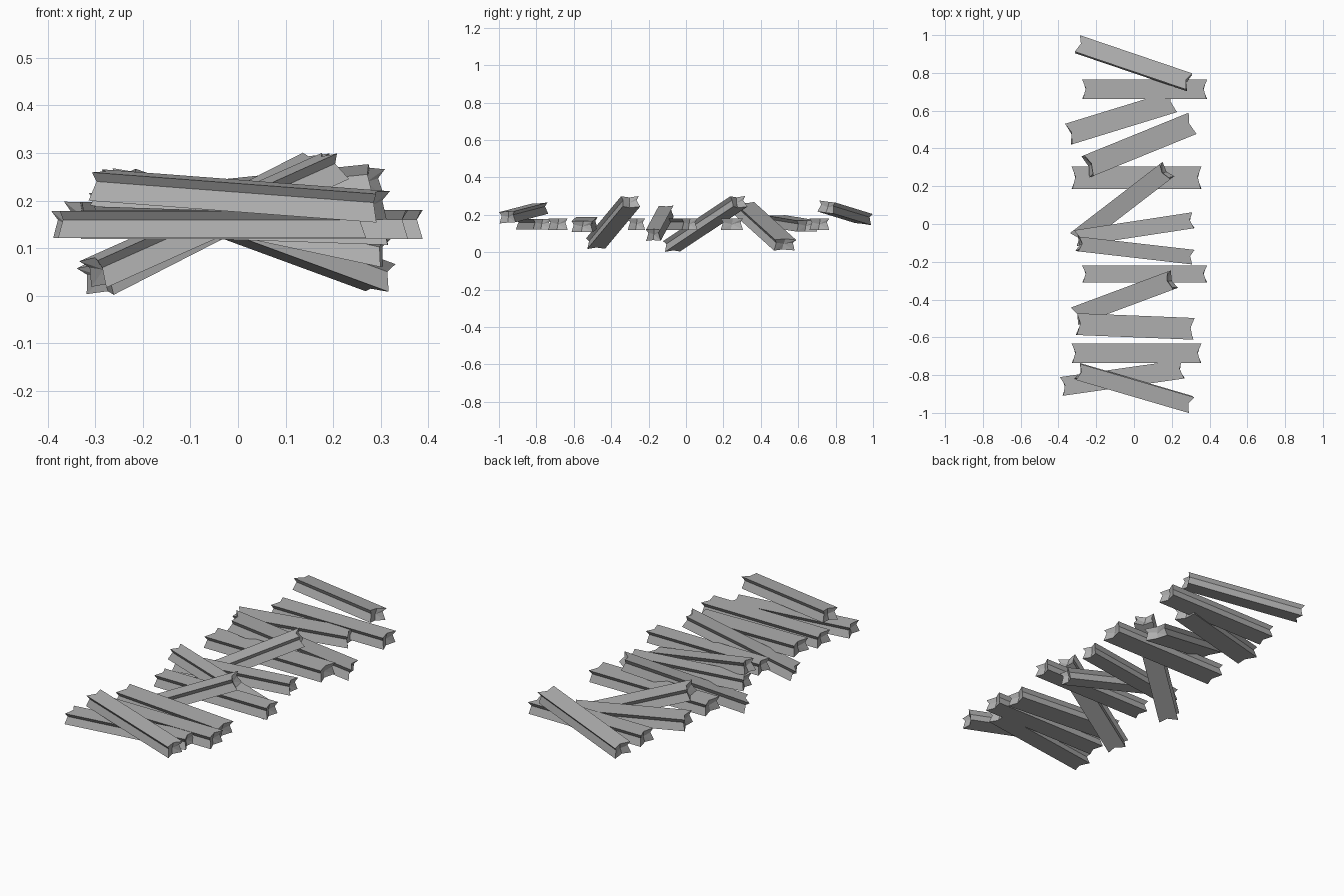
import bpy, bmesh
from math import radians
from mathutils import Vector, Matrix

if "Cube" in bpy.data.objects:
    bpy.data.objects.remove(bpy.data.objects["Cube"])

grey = bpy.data.materials.new("weathered_grey")
grey.diffuse_color = (0.43, 0.43, 0.43, 1)
grey.use_nodes = True
grey.node_tree.nodes["Principled BSDF"].inputs["Base Color"].default_value = grey.diffuse_color


def beam(name, a, b, width, height=0.06, roll=0.0):
    """Grooved timber from a to b with notched, recessed ends."""
    a, b = Vector(a), Vector(b)
    d = (b - a).normalized()
    side = Vector((0, 0, 1)).cross(d).normalized()
    side = Matrix.Rotation(radians(roll), 3, d) @ side
    up = d.cross(side)
    w, h = width / 2, height / 2
    groove = 0.012
    # section: across, up, how far the end is recessed
    section = [(w, h, 0), (0.1 * w, h, 0.02), (-w, h, 0.004),
               (-w + groove, 0.35 * h, 0.012), (-w, -h, 0),
               (-0.1 * w, -h, 0.02), (w, -h, 0.004),
               (w - groove, 0.35 * h, 0.012)]
    bm = bmesh.new()
    rings = []
    for end, inward in ((a, d), (b, -d)):
        ring = [bm.verts.new(end + side * s + up * u + inward * r)
                for s, u, r in section]
        centre = bm.verts.new(end + inward * 0.026)
        for i in range(8):
            bm.faces.new((ring[i], ring[(i + 1) % 8], centre))
        rings.append(ring)
    for i in range(8):
        j = (i + 1) % 8
        bm.faces.new((rings[0][i], rings[0][j], rings[1][j], rings[1][i]))
    bmesh.ops.recalc_face_normals(bm, faces=bm.faces)
    mesh = bpy.data.meshes.new(name)
    bm.to_mesh(mesh)
    bm.free()
    mesh.materials.append(grey)
    bpy.context.collection.objects.link(bpy.data.objects.new(name, mesh))


# level beams lying straight across
for i, (x0, x1, y, w) in enumerate([(-0.275, 0.388, 0.713, 0.105),
                                    (-0.33, 0.357, 0.245, 0.118),
                                    (-0.275, 0.388, -0.265, 0.092),
                                    (-0.33, 0.357, -0.685, 0.104)]):
    beam(f"level_beam_{i + 1}", (x0, y, 0.15), (x1, y, 0.15), w)

# beams turned only slightly out of level
beam("skewed_beam_1", (-0.35, 0.475, 0.168), (0.213, 0.648, 0.14), 0.115)
beam("skewed_beam_2", (-0.31, -0.075, 0.15), (0.315, 0.02, 0.15), 0.085)
beam("skewed_beam_3", (-0.305, -0.53, 0.158), (0.318, -0.555, 0.137), 0.115)
beam("skewed_beam_4", (-0.385, -0.86, 0.15), (0.262, -0.768, 0.15), 0.1, 0.056)

# raised beams at both far ends, rolled sideways
beam("raised_beam_back", (-0.30, 0.952, 0.18), (0.295, 0.75, 0.242), 0.092, 0.06, -7)
beam("raised_beam_front", (-0.30, -0.78, 0.233), (0.305, -0.957, 0.187), 0.088, 0.06, 4)

# steeply leaning beams
beam("leaning_beam_1", (-0.25, 0.305, 0.24), (0.303, 0.53, 0.037), 0.12)
beam("leaning_beam_2", (-0.3, -0.08, 0.03), (0.175, 0.285, 0.273), 0.098)
beam("leaning_beam_3", (-0.30, -0.105, 0.22), (0.31, -0.175, 0.09), 0.078)
beam("leaning_beam_4", (-0.305, -0.485, 0.045), (0.205, -0.295, 0.273), 0.1)
